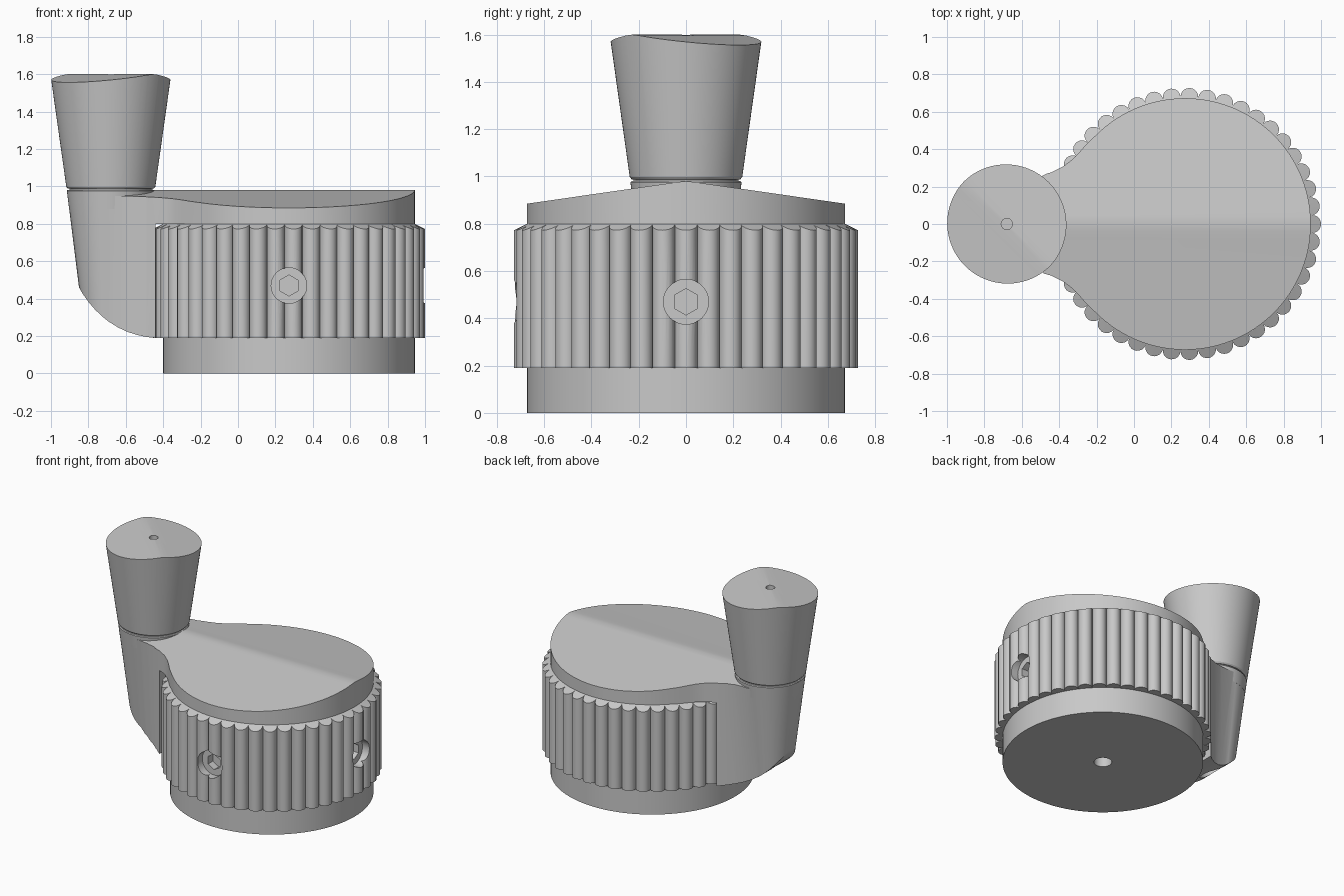
import bpy, bmesh
from math import sin, cos, pi, radians, hypot, atan2
from mathutils import Matrix, Vector

if "Cube" in bpy.data.objects:
    bpy.data.objects.remove(bpy.data.objects["Cube"], do_unlink=True)

GREY = (0.58, 0.58, 0.58, 1)
metal = bpy.data.materials.new("plain grey")
metal.use_nodes = True
metal.diffuse_color = GREY
metal.node_tree.nodes["Principled BSDF"].inputs["Base Color"].default_value = GREY

CX, R = 0.2725, 0.6725      # body centre and radius
AX, AR = -0.68, 0.235       # arm centre and top radius


def loft(name, loops):
    """Closed solid through loops of equal point count."""
    bm = bmesh.new()
    rings = [[bm.verts.new(p) for p in loop] for loop in loops]
    n = len(rings[0])
    for a, b in zip(rings, rings[1:]):
        for i in range(n):
            j = (i + 1) % n
            bm.faces.new((a[i], a[j], b[j], b[i]))
    bm.faces.new(rings[0][::-1])
    bm.faces.new(rings[-1])
    bmesh.ops.recalc_face_normals(bm, faces=bm.faces[:])
    mesh = bpy.data.meshes.new(name)
    bm.to_mesh(mesh)
    bm.free()
    mesh.materials.append(metal)
    obj = bpy.data.objects.new(name, mesh)
    bpy.context.collection.objects.link(obj)
    return obj


def circle(x, r, z, n=96):
    return [(x + r * cos(2 * pi * i / n), r * sin(2 * pi * i / n), z) for i in range(n)]


def turned(name, x, profile, n=96):
    return loft(name, [circle(x, r, z, n) for r, z in profile])


def cut(obj, tool, operation):
    """Apply a boolean and discard its cutter."""
    tool.hide_render = True
    bpy.context.view_layer.objects.active = obj
    mod = obj.modifiers.new("cut", 'BOOLEAN')
    mod.object, mod.operation, mod.solver = tool, operation, 'EXACT'
    bpy.ops.object.modifier_apply(modifier=mod.name)
    bpy.data.objects.remove(tool, do_unlink=True)


def gable(ridge, centre_x, turn):
    """Roof-shaped cutter with a softly rounded ridge."""
    half = [(0.04, 0.004), (0.08, 0.010), (1, 0.142)]
    roof = [(y, ridge - d) for y, d in half]
    section = [(-1, -1)] + [(-y, z) for y, z in roof[::-1]] + [(0, ridge)] + roof + [(1, -1)]
    tool = loft("roof_cutter", [[(x, y, z) for y, z in section] for x in (-2, 2)])
    tool.data.transform(Matrix.Translation((centre_x, 0, 0)) @ Matrix.Rotation(turn, 4, 'Z'))
    return tool


# Cap and arm: one plan outline, with the arm end tapering downward
flank = [(-0.62, 0.237), (-0.55, 0.245), (-0.49, 0.259), (-0.44, 0.277),
         (-0.38, 0.307), (-0.33, 0.345), (-0.29, 0.386), (-0.25, 0.432)]


def plan(z):
    r = AR - 0.125 * (0.98 - z)
    half = [(AX - r * cos(radians(a)), r * sin(radians(a))) for a in range(6, 91, 6)]
    for x, y in flank:
        t = max(0, (-0.44 - x) / 0.24)
        half.append((x, y * (1 - t * (1 - r / AR))))
    half += [(CX + R * cos(radians(a)), R * sin(radians(a))) for a in range(135, 0, -3)]
    pts = [(AX - r, 0)] + half + [(CX + R, 0)] + [(x, -y) for x, y in half[::-1]]
    return [(x, y, z) for x, y in pts]


cap = loft("cap_and_arm", [plan(0.1), plan(1.1)])
side = [(-1.1, 0.96), (-0.87, 0.5), (-0.85, 0.46), (-0.83, 0.425), (-0.80, 0.383),
        (-0.765, 0.342), (-0.73, 0.308), (-0.69, 0.276), (-0.64, 0.245), (-0.59, 0.222),
        (-0.54, 0.206), (-0.49, 0.195), (-0.44, 0.19), (-0.44, 0.8), (1.2, 0.8),
        (1.2, 1.3), (-1.1, 1.3)]
cut(cap, loft("side_cutter", [[(x, y, z) for x, z in side] for y in (-1, 1)]), 'INTERSECT')
cut(cap, gable(0.98, 0, 0), 'INTERSECT')
cut(cap, turned("arm_bolt_cutter", AX, [(0.08, 0.1), (0.08, 0.42)], 32), 'DIFFERENCE')

# Round seat and collar beneath the handle
seat = turned("handle_seat", AX, [(AR - 0.012, 0.88), (AR, 0.975), (AR - 0.005, 0.98)])
collar = turned("handle_collar", AX, [(0.222, 0.97), (0.222, 1.01)])

# Flared handle with a slanted roof top and a pin hole
handle = turned("handle", AX, [(0.23, 0.988), (0.238, 0.998), (0.337, 1.7)])
cut(handle, gable(1.6, AX, -pi / 4), 'INTERSECT')
cut(handle, turned("pin_cutter", AX, [(0.03, 1.5), (0.03, 1.7)], 24), 'DIFFERENCE')

# Base with a centre hole
base = turned("base", CX, [(R, 0), (R, 0.2)])
cut(base, turned("centre_cutter", CX, [(0.06, -0.1), (0.06, 0.15)], 32), 'DIFFERENCE')

# Grip ring of half-round ribs with a conical upper edge
RIBS, SEGS, RIB_R = 45, 10, 0.0475
outline = []
for k in range(RIBS):
    turn = 2 * pi * k / RIBS
    for s in range(SEGS):
        a = pi * (s / SEGS - 0.5)
        u, v = 0.68 + RIB_R * cos(a), RIB_R * sin(a)
        outline.append((u * cos(turn) - v * sin(turn), u * sin(turn) + v * cos(turn)))
lower = [(CX + x, y, 0.19) for x, y in outline]
upper = [(CX + x, y, 0.8 - 0.5 * (hypot(x, y) - R)) for x, y in outline]
inner = [(CX + R * cos(atan2(y, x)), R * sin(atan2(y, x)), 0.8) for x, y in outline]
ring = loft("grip_ring", [lower, upper, inner])

# Two recessed set screws with hexagonal sockets, front and right-hand end
for direction in (Vector((0, -1, 0)), Vector((1, 0, 0))):
    for r, n, depth in ((0.095, 48, 0.665), (0.056, 6, 0.61)):
        tool = turned("screw_cutter", 0, [(r, depth), (r, 0.9)], n)
        aim = direction.to_track_quat('Z', 'Y').to_matrix().to_4x4()
        spin = Matrix.Rotation(pi / 2, 4, 'Z')
        tool.data.transform(Matrix.Translation((CX, 0, 0.47)) @ aim @ spin)
        cut(ring, tool, 'DIFFERENCE')

# Smooth the curved walls and keep the edges sharp
bpy.ops.object.select_all(action='DESELECT')
for obj in (cap, seat, collar, handle, base, ring):
    obj.select_set(True)
bpy.context.view_layer.objects.active = cap
bpy.ops.object.shade_smooth_by_angle(angle=radians(25))
